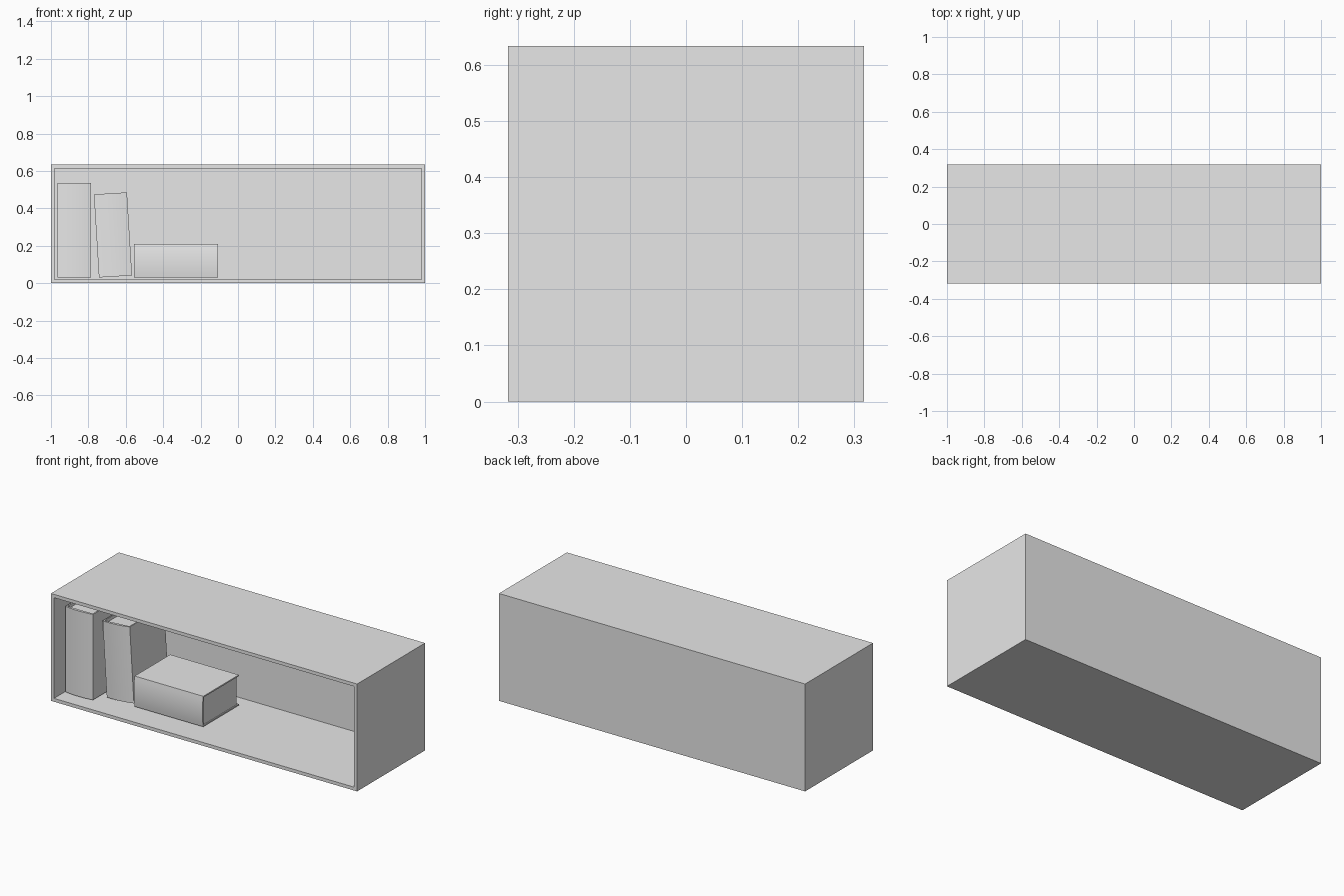
import bpy, bmesh, math
from mathutils import Vector

old = bpy.data.objects.get("Cube")
if old:
    bpy.data.objects.remove(old)

grey = bpy.data.materials.new("light grey")
grey.use_nodes = True
colour = (0.8, 0.8, 0.8, 1)
grey.diffuse_color = colour
grey.node_tree.nodes["Principled BSDF"].inputs["Base Color"].default_value = colour


def finish(bm, name):
    """Turn a bmesh into a named grey object."""
    bmesh.ops.recalc_face_normals(bm, faces=bm.faces)
    mesh = bpy.data.meshes.new(name)
    bm.to_mesh(mesh)
    bm.free()
    mesh.materials.append(grey)
    obj = bpy.data.objects.new(name, mesh)
    bpy.context.collection.objects.link(obj)
    return obj


def prism(name, outline, bottom, top):
    """Extrude a plan outline upwards."""
    bm = bmesh.new()
    face = bm.faces.new([bm.verts.new((x, y, bottom)) for x, y in outline])
    result = bmesh.ops.extrude_face_region(bm, geom=[face])
    verts = [v for v in result["geom"] if isinstance(v, bmesh.types.BMVert)]
    bmesh.ops.translate(bm, verts=verts, vec=(0, 0, top - bottom))
    return finish(bm, name)


# Open-fronted shelf case with an even wall thickness
WIDTH, SIDE, WALL = 2.0, 0.634, 0.028
bm = bmesh.new()
bmesh.ops.create_cube(bm, size=1)
bmesh.ops.scale(bm, vec=(WIDTH, SIDE, SIDE), verts=bm.verts)
bmesh.ops.translate(bm, vec=(0, 0, SIDE / 2), verts=bm.verts)
front = min(bm.faces, key=lambda f: f.calc_center_median().y)
bmesh.ops.inset_region(bm, faces=[front], thickness=WALL)
recess = bmesh.ops.extrude_discrete_faces(bm, faces=[front])["faces"][0]
bmesh.ops.translate(bm, vec=(0, SIDE - 2 * WALL, 0), verts=recess.verts)
finish(bm, "shelf_case")


def book(name, thick, depth, height, location, lean):
    """A cover wrapped round a recessed page block, spine to the front."""
    half, board, bulge = thick / 2, 0.008, 0.008
    spine = []
    for i in range(9):
        t = -1 + i / 4
        spine.append((t * half, bulge * t * t))
    inner = half - board
    cover_outline = spine + [(half, depth), (inner, depth),
                             (inner, 2 * board), (-inner, 2 * board),
                             (-inner, depth), (-half, depth)]
    cover = prism(name + "_cover", cover_outline, 0, height)
    pages = prism(name + "_pages",
                  [(-inner, 2 * board), (inner, 2 * board),
                   (inner, depth - 0.012), (-inner, depth - 0.012)],
                  0.005, height - 0.018)
    for obj in (cover, pages):
        obj.location = Vector(location)
        obj.rotation_euler.y = math.radians(lean)
    # Soft spine, crisp boards
    bpy.ops.object.select_all(action="DESELECT")
    cover.select_set(True)
    bpy.context.view_layer.objects.active = cover
    bpy.ops.object.shade_smooth_by_angle(angle=math.radians(40))


# Upright, leaning and lying books
book("upright_book", 0.18, 0.38, 0.505, (-0.875, -0.24, 0.03), 0)
book("leaning_book", 0.177, 0.33, 0.445, (-0.655, -0.17, 0.036), -3.5)
book("lying_book", 0.18, 0.34, 0.448, (-0.107, -0.18, 0.12), -90)
